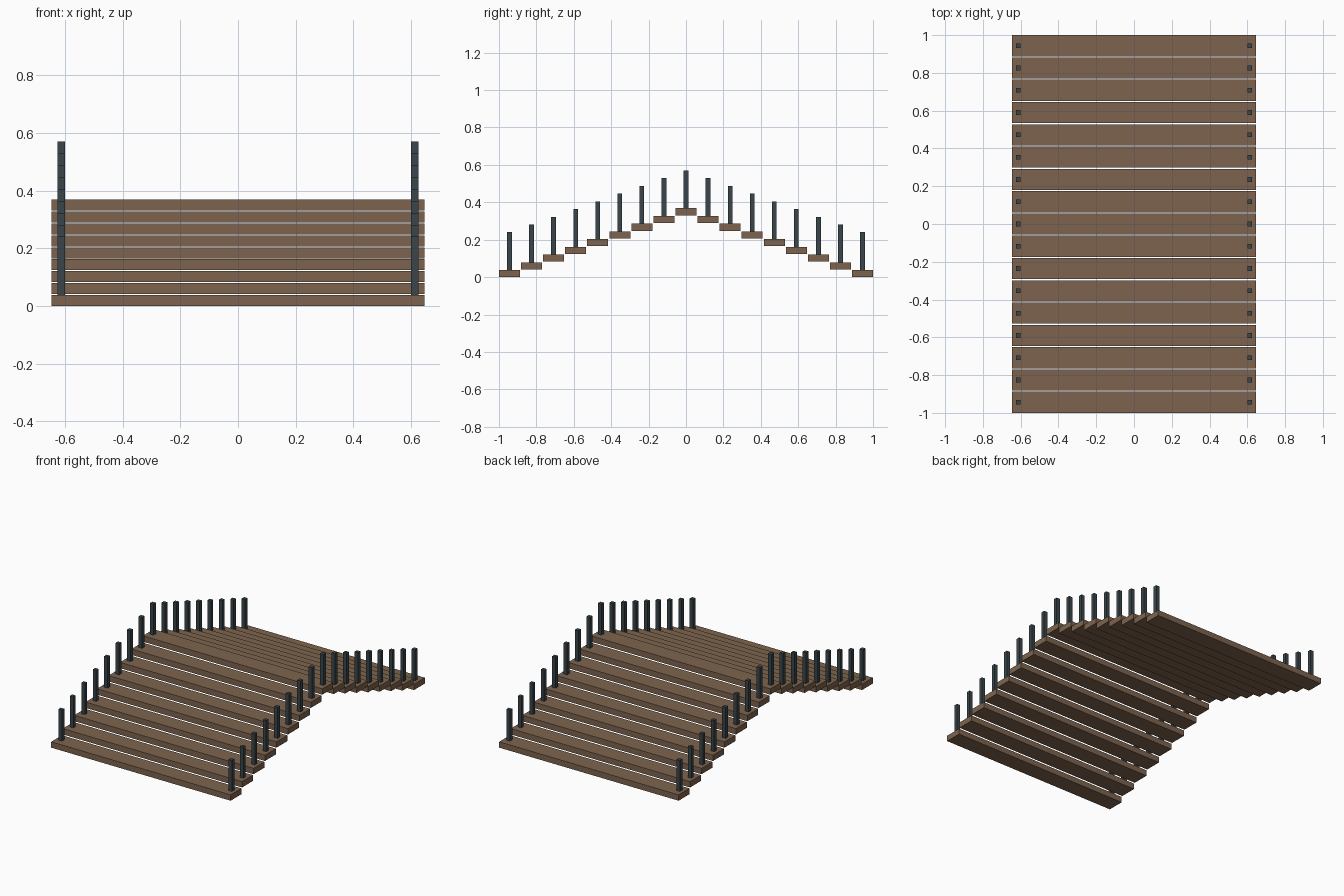
import bpy

if "Cube" in bpy.data.objects:
    bpy.data.objects.remove(bpy.data.objects["Cube"])

def material(name, rgb):
    m = bpy.data.materials.new(name)
    m.diffuse_color = (*rgb, 1)
    m.use_nodes = True
    m.node_tree.nodes["Principled BSDF"].inputs["Base Color"].default_value = m.diffuse_color
    return m

wood = material("brown wood", (0.205, 0.127, 0.077))
iron = material("dark slate metal", (0.042, 0.060, 0.067))

def box(name, center, size, mat):
    bpy.ops.mesh.primitive_cube_add(size=1, location=center)
    ob = bpy.context.object
    ob.name = name
    ob.scale = size
    bpy.ops.object.transform_apply(location=False, rotation=False, scale=True)
    ob.data.materials.append(mat)

HALF = 8            # planks on each side of the crown
PITCH = 0.118       # spacing along y
RISE = 0.0413       # height gained per plank
WIDTH, THICK = 0.112, 0.038
POST, POST_H = 0.025, 0.202

for i in range(-HALF, HALF + 1):
    y = i * PITCH
    z = (HALF - abs(i)) * RISE
    # deck plank
    box(f"plank_{i + HALF}", (0, y, z + THICK / 2), (1.294, WIDTH, THICK), wood)
    # railing post at each end of the plank
    for side, x in (("left", -0.613), ("right", 0.613)):
        box(f"{side}_post_{i + HALF}", (x, y, z + THICK + POST_H / 2),
            (POST, POST, POST_H), iron)
